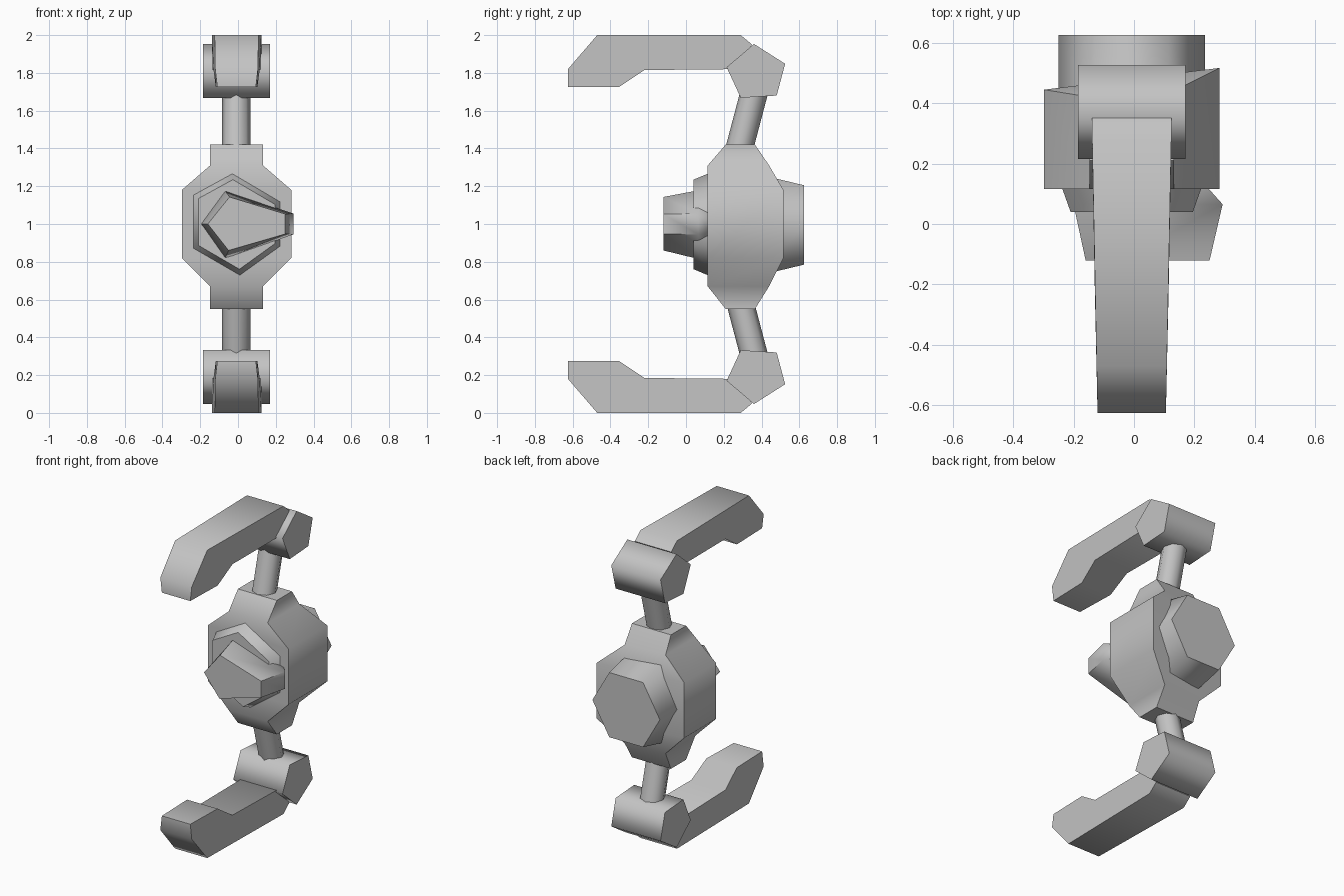
import bpy, bmesh, math

cube = bpy.data.objects.get("Cube")
if cube:
    bpy.data.objects.remove(cube, do_unlink=True)

CX = -0.0075   # centre line of the body

grey = bpy.data.materials.new("plain grey")
grey.use_nodes = True
colour = (0.55, 0.55, 0.55, 1)
grey.diffuse_color = colour
bsdf = next(n for n in grey.node_tree.nodes if n.type == 'BSDF_PRINCIPLED')
bsdf.inputs["Base Color"].default_value = colour


def loft(name, rings, sharp=80):
    """Skin matching rings of points, close both ends, keep steep edges sharp."""
    bm = bmesh.new()
    loops = [[bm.verts.new(p) for p in ring] for ring in rings]
    n = len(loops[0])
    caps = [bm.faces.new(loops[0]), bm.faces.new(loops[-1])]
    for a, b in zip(loops, loops[1:]):
        for i in range(n):
            j = (i + 1) % n
            bm.faces.new((a[i], a[j], b[j], b[i]))
    bmesh.ops.recalc_face_normals(bm, faces=bm.faces[:])
    for f in bm.faces:
        f.smooth = f not in caps
    for e in bm.edges:
        e.smooth = e.calc_face_angle(0) < math.radians(sharp)
    for f in caps:
        for e in f.edges:
            e.smooth = False
    mesh = bpy.data.meshes.new(name)
    bm.to_mesh(mesh)
    bm.free()
    mesh.materials.append(grey)
    obj = bpy.data.objects.new(name, mesh)
    bpy.context.scene.collection.objects.link(obj)
    return obj


# Body: rectangular sections stacked in z, with a slightly skewed back
def section(z, half, front, back, skew):
    return [(CX - half, front, z), (CX + half, front, z),
            (CX + half, back + skew, z), (CX - half, back - skew, z)]


lower = [(0.55, 0.14, 0.21, 0.365, 0.0), (0.67, 0.14, 0.115, 0.43, 0.01),
         (0.82, 0.29, 0.115, 0.48, 0.036)]
upper = [(2 - 0.02 - z if z < 0.6 else 1.98 - z if z < 0.7 else 2 - z, *rest)
         for z, *rest in reversed(lower)]
upper[-1] = (1.42, *upper[-1][1:])
loft("body", [section(*s) for s in lower + upper], 60)

# Front collar: uneven six-sided plate, tapering forwards
collar = [(-0.03, 1.27), (0.225, 1.12), (0.225, 0.88),
          (0.01, 0.725), (-0.24, 0.87), (-0.24, 1.155)]
loft("front_collar", [[(CX + (x - CX) * s, y, 1 + (z - 1) * s) for x, z in collar]
                      for y, s in ((0.04, 0.87), (0.125, 1.0))])

# Nose: stretched five-sided block pointing to one side
nose_front = [(-0.16, 1.0), (-0.045, 1.143), (0.25, 1.053), (0.25, 0.947), (-0.05, 0.86)]
nose_wide = [(-0.2, 1.0), (-0.07, 1.178), (0.293, 1.055), (0.293, 0.945), (-0.07, 0.815)]
nose_back = [(-0.18, 1.0), (-0.06, 1.16), (0.235, 1.05), (0.235, 0.95), (-0.06, 0.84)]
loft("front_nose", [[(x, y, z) for x, z in ring] for y, ring in
                    ((-0.12, nose_front), (0.065, nose_wide), (0.13, nose_back))], 65)

# Rear hub: hexagonal drum
hexagon = [(math.cos(i * math.pi / 3), math.sin(i * math.pi / 3)) for i in range(6)]
loft("rear_hub", [[(CX + 0.2425 * c, y, 0.995 + rz * s) for c, s in hexagon]
                  for y, rz in ((0.40, 0.305), (0.625, 0.2425))])

# Upper and lower arms: rod, knuckle and claw, mirrored in height
knuckle = [(0.36, 1.953), (0.525, 1.848), (0.48, 1.68), (0.29, 1.668), (0.215, 1.83)]
# claw points: y, z, half width
claw = [(-0.625, 1.725, 0.102), (-0.625, 1.82, 0.113), (-0.47, 2.0, 0.116),
        (0.29, 2.0, 0.131), (0.35, 1.95, 0.131), (0.27, 1.82, 0.131),
        (-0.22, 1.815, 0.122), (-0.355, 1.725, 0.11)]
octagon = [(math.cos(i * math.pi / 4), math.sin(i * math.pi / 4)) for i in range(8)]

for side, flip in (("upper", lambda z: z), ("lower", lambda z: 2 - z)):
    loft(side + "_rod", [[(CX - 0.002 + 0.075 * c, y + 0.075 * s, flip(z))
                          for c, s in octagon]
                         for y, z in ((0.272, 1.36), (0.367, 1.72))])
    loft(side + "_knuckle", [[(x, y, flip(z)) for y, z in knuckle]
                             for x in (CX - 0.177, CX + 0.177)])
    loft(side + "_claw", [[(CX + d * w, y, flip(z)) for y, z, w in claw]
                          for d in (-1, 1)])
